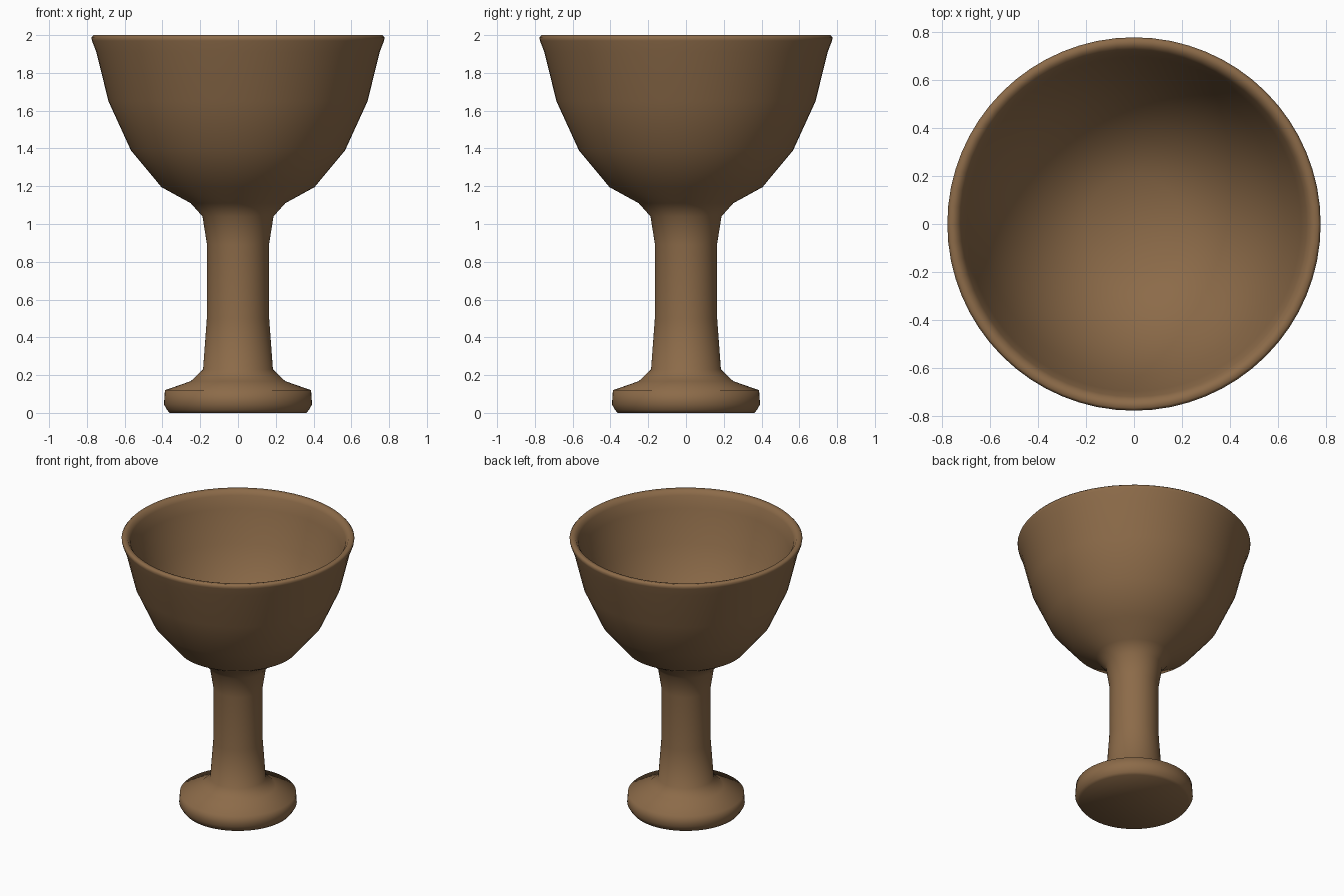
import bpy
import bmesh
import math

if "Cube" in bpy.data.objects:
    bpy.data.objects.remove(bpy.data.objects["Cube"], do_unlink=True)

# Single brown clay colour
brown = bpy.data.materials.new("brown_clay")
brown.use_nodes = True
colour = (0.262, 0.146, 0.066, 1)
brown.diffuse_color = colour
brown.node_tree.nodes["Principled BSDF"].inputs["Base Color"].default_value = colour

# Half sections as (radius, height), from the underside up and over the rim
foot = [(0, 0.005), (0.362, 0), (0.375, 0.015), (0.392, 0.045), (0.387, 0.12), (0.25, 0.168)]
stem = [(0.185, 0.23), (0.165, 0.5), (0.164, 0.89), (0.188, 1.04), (0.25, 1.11)]
bowl = [(0.405, 1.195), (0.567, 1.39), (0.686, 1.65), (0.75, 1.91)]
rim = [(0.773, 1.97), (0.776, 1.987), (0.765, 2.0), (0.737, 1.995), (0.718, 1.965)]
inside = [(0.695, 1.88), (0.63, 1.65), (0.52, 1.42), (0.36, 1.25), (0.2, 1.17), (0, 1.15)]


def lathe(name, section, steps=64):
    """Spin a half section around the z axis into a smooth closed solid."""
    bm = bmesh.new()
    verts = [bm.verts.new((r, 0, z)) for r, z in section]
    edges = [bm.edges.new(pair) for pair in zip(verts, verts[1:])]
    bmesh.ops.spin(bm, geom=verts + edges, cent=(0, 0, 0), axis=(0, 0, 1),
                   angle=math.tau, steps=steps, use_merge=True)
    bmesh.ops.remove_doubles(bm, verts=bm.verts, dist=0.0001)
    bmesh.ops.recalc_face_normals(bm, faces=bm.faces)
    for face in bm.faces:
        face.smooth = True
    mesh = bpy.data.meshes.new(name)
    bm.to_mesh(mesh)
    bm.free()
    mesh.materials.append(brown)
    obj = bpy.data.objects.new(name, mesh)
    bpy.context.collection.objects.link(obj)
    return obj


# Foot, stem and bowl are one continuous turned piece
lathe("goblet", foot + stem + bowl + rim + inside)
